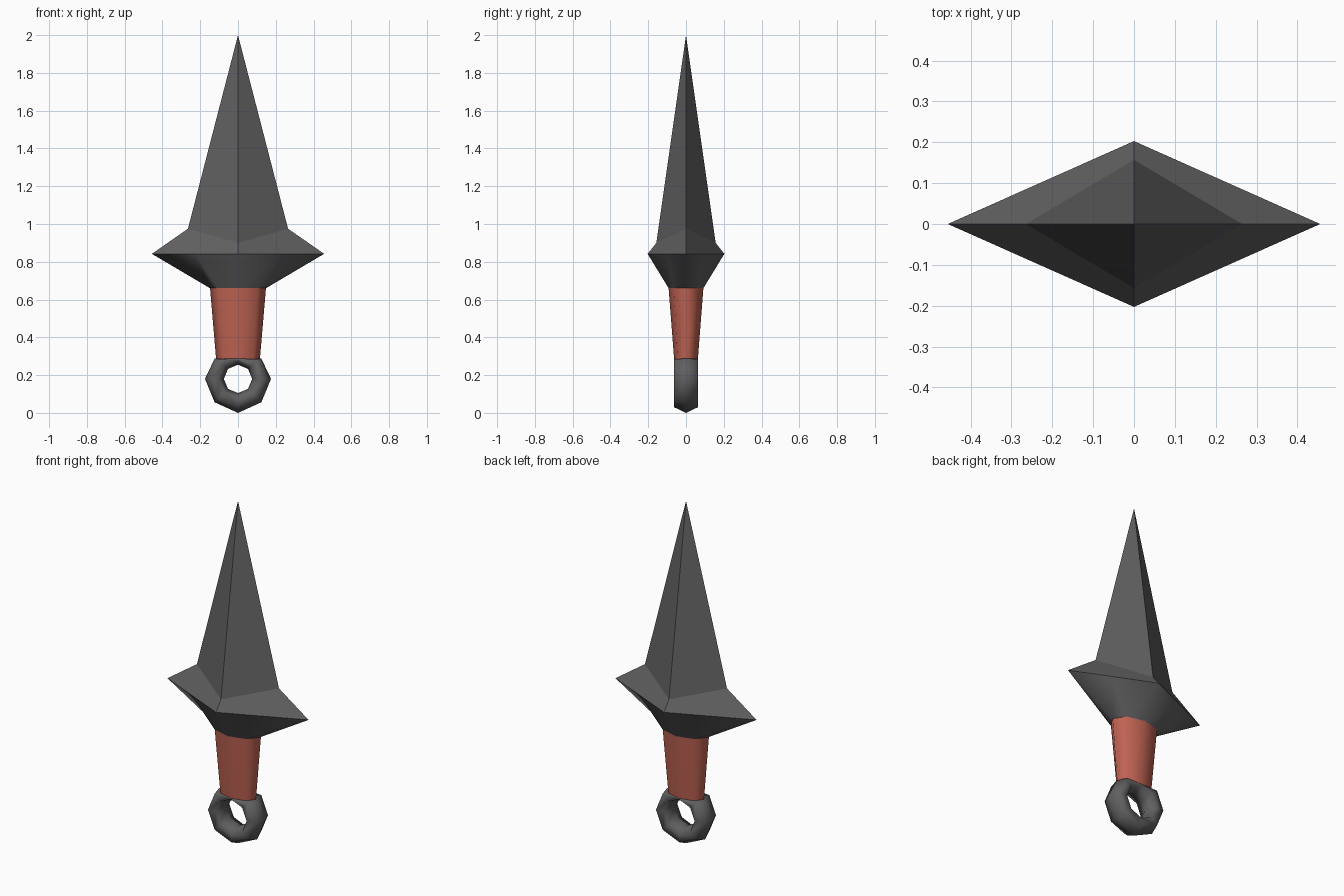
import bpy, bmesh, math

if "Cube" in bpy.data.objects:
    bpy.data.objects.remove(bpy.data.objects["Cube"])


def material(name, rgb):
    m = bpy.data.materials.new(name)
    m.diffuse_color = (*rgb, 1)
    m.use_nodes = True
    m.node_tree.nodes["Principled BSDF"].inputs["Base Color"].default_value = m.diffuse_color
    return m


steel = material("dark steel", (0.115, 0.115, 0.118))
wrap = material("red wrap", (0.52, 0.125, 0.085))


def loft(name, rings, mat, smooth=False, cap=False, closed=False):
    """Skin a series of equal-length point rings."""
    bm = bmesh.new()
    loops = [[bm.verts.new(p) for p in r] for r in rings]
    pairs = list(zip(loops, loops[1:]))
    if closed:
        pairs.append((loops[-1], loops[0]))
    for a, b in pairs:
        for i in range(len(a)):
            j = (i + 1) % len(a)
            bm.faces.new((a[i], a[j], b[j], b[i]))
    if cap:
        bm.faces.new(loops[0][::-1])
    bmesh.ops.remove_doubles(bm, verts=bm.verts, dist=1e-5)
    bmesh.ops.recalc_face_normals(bm, faces=bm.faces)
    for f in bm.faces:
        f.smooth = smooth and len(f.verts) < 5
    me = bpy.data.meshes.new(name)
    bm.to_mesh(me)
    bm.free()
    me.materials.append(mat)
    ob = bpy.data.objects.new(name, me)
    bpy.context.collection.objects.link(ob)
    return ob


def diamond(x, y, zx, zy):
    return [(x, 0, zx), (0, y, zy), (-x, 0, zx), (0, -y, zy)]


def oval(x, y, z, n=8):
    return [(x * math.cos(i * math.tau / n), y * math.sin(i * math.tau / n), z)
            for i in range(n)]


def split(points):
    """Add the midpoint of every side."""
    out = []
    for i, p in enumerate(points):
        q = points[(i + 1) % len(points)]
        out += [p, tuple((a + b) / 2 for a, b in zip(p, q))]
    return out


# Blade: four-sided spike
base = diamond(0.265, 0.157, 0.975, 0.9)
loft("blade", [base, [(0, 0, 2.0)] * 4], steel)

# Guard: flat faces above the rim, smooth taper below it
rim = diamond(0.456, 0.203, 0.842, 0.842)
loft("guard_top", [rim, base], steel)
loft("guard_underside", [oval(0.148, 0.092, 0.66), split(rim)], steel, smooth=True)

# Grip: tapered oval
loft("grip", [oval(0.116, 0.063, 0.285), oval(0.148, 0.092, 0.66)],
     wrap, smooth=True, cap=True)

# Pommel ring: eight segments of six-sided section, flattened against the grip
sections = []
for i in range(8):
    a = i * math.tau / 8
    section = []
    for k in range(6):
        b = k * math.tau / 6
        r = 0.125 + 0.05 * math.cos(b)
        section.append((r * math.cos(a), 0.0727 * math.sin(b),
                        min(0.18 + r * math.sin(a), 0.287)))
    sections.append(section)
ring = loft("pommel_ring", sections, steel, smooth=True, closed=True)
zmin = min(v.co.z for v in ring.data.vertices)
for v in ring.data.vertices:
    if v.co.z < zmin + 0.001:
        v.co.z = 0
